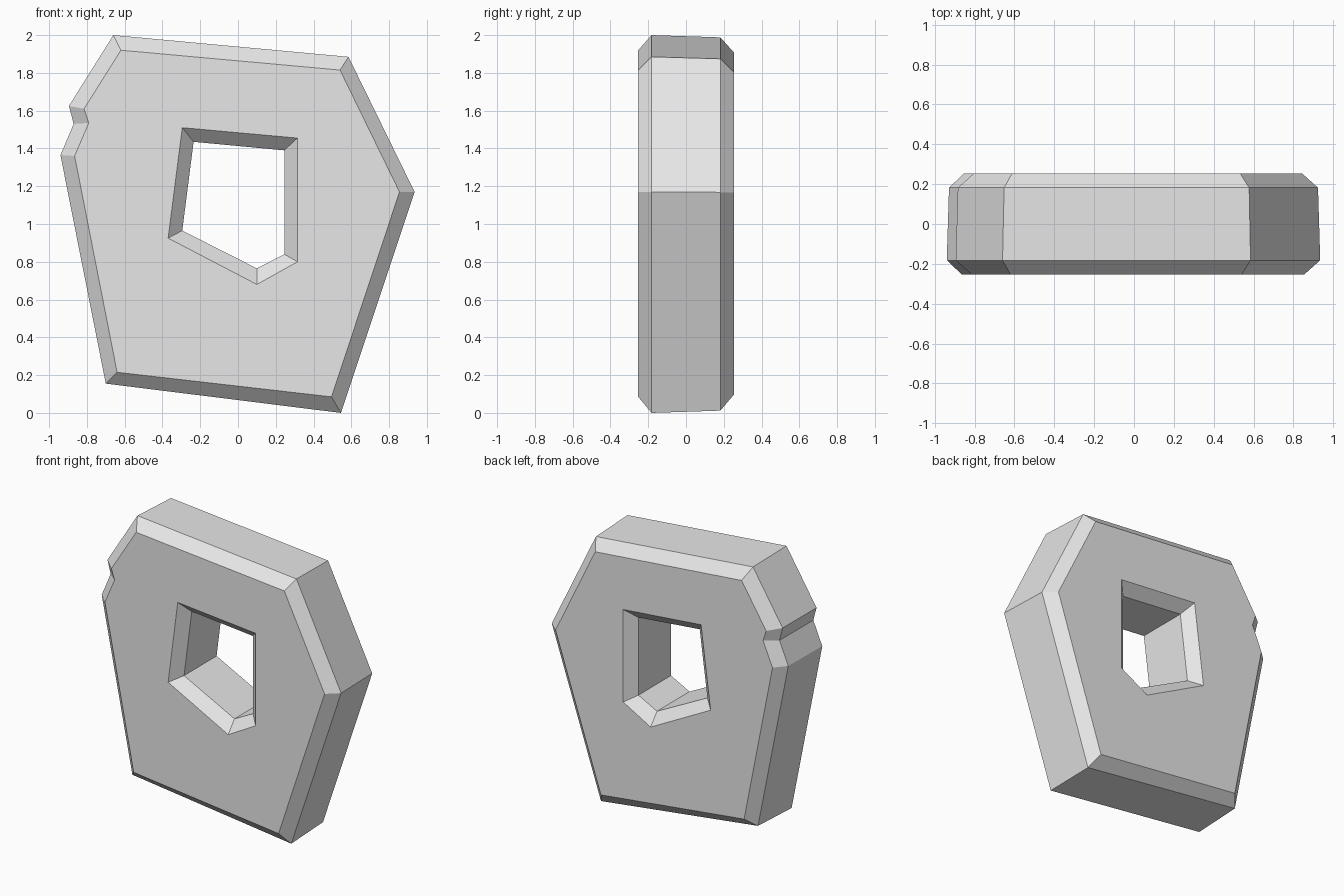
import bpy
import bmesh

cube = bpy.data.objects.get("Cube")
if cube:
    bpy.data.objects.remove(cube, do_unlink=True)

# Single stone colour
stone = bpy.data.materials.new("light_grey_stone")
stone.use_nodes = True
stone.diffuse_color = (0.8, 0.8, 0.8, 1)
stone.node_tree.nodes["Principled BSDF"].inputs["Base Color"].default_value = (0.8, 0.8, 0.8, 1)

# Outlines as (x, z): widest outer rim and its chamfered face edge, with a side notch
outer_rim = [(-.66, 2), (.585, 1.885), (.935, 1.17), (.545, 0),
             (-.70, .155), (-.94, 1.365), (-.87, 1.53), (-.895, 1.625)]
outer_face = [(-.62, 1.92), (.54, 1.815), (.855, 1.17), (.495, .085),
              (-.64, .215), (-.865, 1.36), (-.79, 1.535), (-.815, 1.61)]

# Five-sided hole: flared mouth and narrower tunnel
hole_mouth = [(-.295, 1.51), (.315, 1.455), (.315, .80), (.10, .68), (-.37, .925)]
hole_tunnel = [(-.235, 1.435), (.245, 1.39), (.245, .84), (.10, .765), (-.295, .965)]

FACE_Y = 0.253
RIM_Y = 0.182
BACK_TAPER = 0.988


def make_ring(bm, outline, y, scale=1.0):
    """Closed loop of vertices, scaled about the slab's centre."""
    return [bm.verts.new((x * scale, y, 1 + (z - 1) * scale)) for x, z in outline]


def bridge(bm, rings):
    """Join successive rings with bands of quads."""
    for a, b in zip(rings, rings[1:]):
        for i in range(len(a)):
            j = (i + 1) % len(a)
            bm.faces.new((a[i], a[j], b[j], b[i]))


def fill_between(bm, outside, inside):
    """Flat cap with a hole in it."""
    edges = []
    for ring in (outside, inside):
        for i, vert in enumerate(ring):
            edges.append(bm.edges.get((vert, ring[(i + 1) % len(ring)])))
    bmesh.ops.triangle_fill(bm, edges=edges, use_beauty=True, use_dissolve=False)


bm = bmesh.new()

# Outer chamfers and slightly tapered side wall
outside = [make_ring(bm, outer_face, -FACE_Y),
           make_ring(bm, outer_rim, -RIM_Y),
           make_ring(bm, outer_rim, RIM_Y, BACK_TAPER),
           make_ring(bm, outer_face, FACE_Y, BACK_TAPER)]
bridge(bm, outside)

# Hole chamfers and tunnel wall
inside = [make_ring(bm, hole_mouth, -FACE_Y),
          make_ring(bm, hole_tunnel, -RIM_Y),
          make_ring(bm, hole_tunnel, RIM_Y),
          make_ring(bm, hole_mouth, FACE_Y)]
bridge(bm, inside)

# Front and back faces
fill_between(bm, outside[0], inside[0])
fill_between(bm, outside[-1], inside[-1])

bmesh.ops.recalc_face_normals(bm, faces=bm.faces[:])
mesh = bpy.data.meshes.new("stone_slab")
bm.to_mesh(mesh)
bm.free()
mesh.materials.append(stone)
slab = bpy.data.objects.new("stone_slab", mesh)
bpy.context.collection.objects.link(slab)
